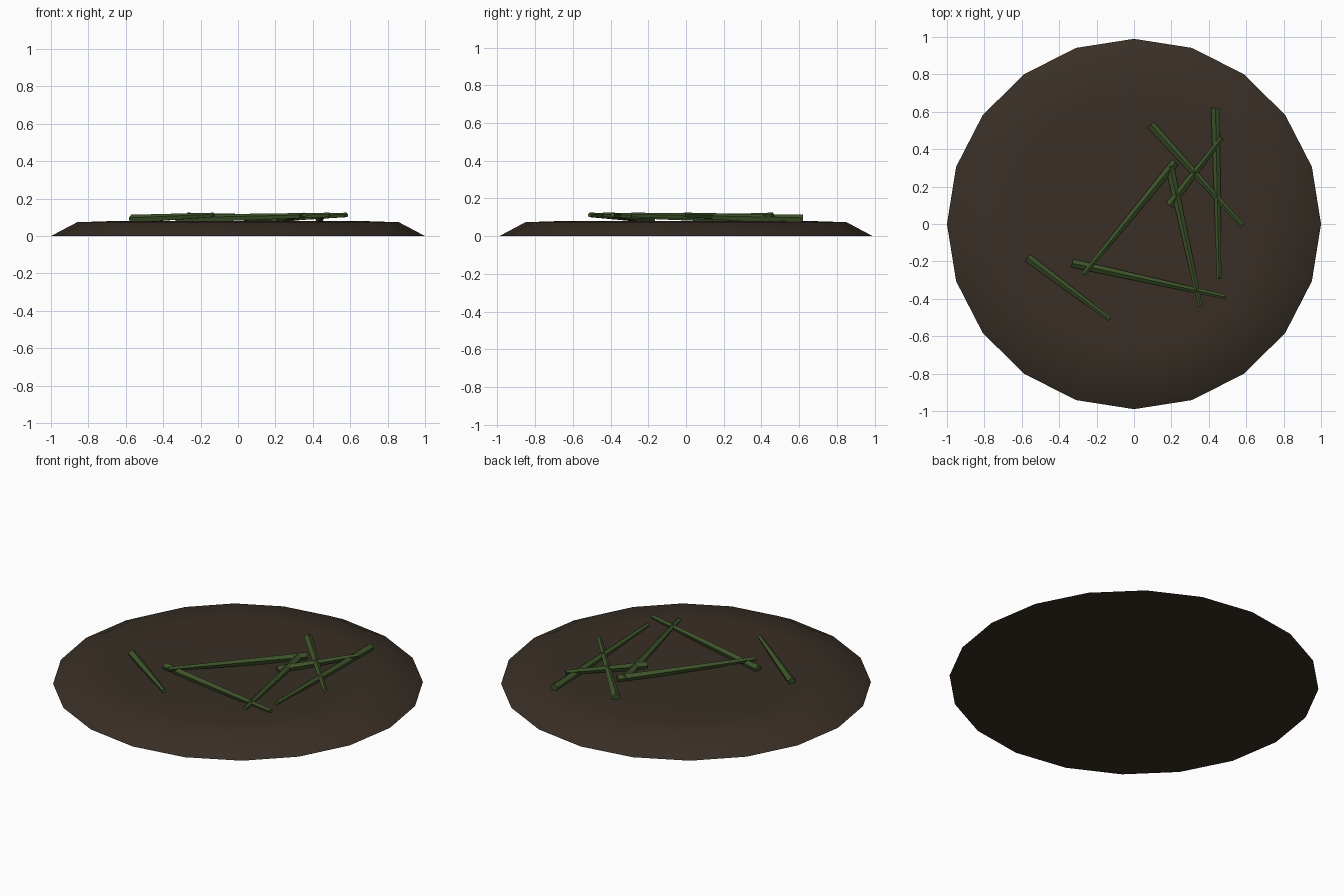
import bpy, bmesh, math
from mathutils import Vector

if "Cube" in bpy.data.objects:
    bpy.data.objects.remove(bpy.data.objects["Cube"], do_unlink=True)


def make_material(name, rgb):
    mat = bpy.data.materials.new(name)
    mat.use_nodes = True
    mat.diffuse_color = (*rgb, 1)
    mat.node_tree.nodes["Principled BSDF"].inputs["Base Color"].default_value = (*rgb, 1)
    return mat


def add_object(name, bm, mat):
    bmesh.ops.recalc_face_normals(bm, faces=bm.faces)
    mesh = bpy.data.meshes.new(name)
    bm.to_mesh(mesh)
    bm.free()
    mesh.materials.append(mat)
    obj = bpy.data.objects.new(name, mesh)
    bpy.context.collection.objects.link(obj)
    return obj


soil = make_material("dark soil brown", (0.040, 0.028, 0.019))
green = make_material("moss green", (0.048, 0.088, 0.023))

# Soil mound: stacked twenty-sided rings, capped above and below
SIDES = 20
bm = bmesh.new()
rings = []
for radius, z in ((1.0, 0.0), (0.86, 0.074), (0.68, 0.08)):
    rings.append([bm.verts.new((radius * math.cos(math.tau * i / SIDES),
                                radius * 0.99 * math.sin(math.tau * i / SIDES), z))
                  for i in range(SIDES)])
for low, high in zip(rings, rings[1:]):
    for i in range(SIDES):
        j = (i + 1) % SIDES
        bm.faces.new((low[i], low[j], high[j], high[i]))
bm.faces.new(rings[0][::-1])
bm.faces.new(rings[-1])
mound = add_object("soil_mound", bm, soil)
bpy.ops.object.select_all(action='DESELECT')
mound.select_set(True)
bpy.context.view_layer.objects.active = mound
bpy.ops.object.shade_smooth_by_angle(angle=math.radians(50))

# Tapered stalks: thick end resting on the soil, thin end slightly raised
stalks = (
    ((-0.57, -0.18), (-0.13, -0.51)),
    ((-0.33, -0.21), (0.49, -0.39)),
    ((0.22, 0.33), (-0.27, -0.27)),
    ((0.19, 0.31), (0.355, -0.44)),
    ((0.435, 0.62), (0.455, -0.29)),
    ((0.09, 0.53), (0.58, -0.01)),
    ((0.19, 0.10), (0.47, 0.46)),
)
for n, (thick, thin) in enumerate(stalks, 1):
    a, b = Vector((*thick, 0.09)), Vector((*thin, 0.112))
    axis = b - a
    bm = bmesh.new()
    bmesh.ops.create_cone(bm, cap_ends=True, segments=5, radius1=0.024,
                          radius2=0.013, depth=axis.length)
    stalk = add_object(f"stalk_{n}", bm, green)
    stalk.rotation_euler = axis.to_track_quat('Z', 'Y').to_euler()
    stalk.location = (a + b) / 2
